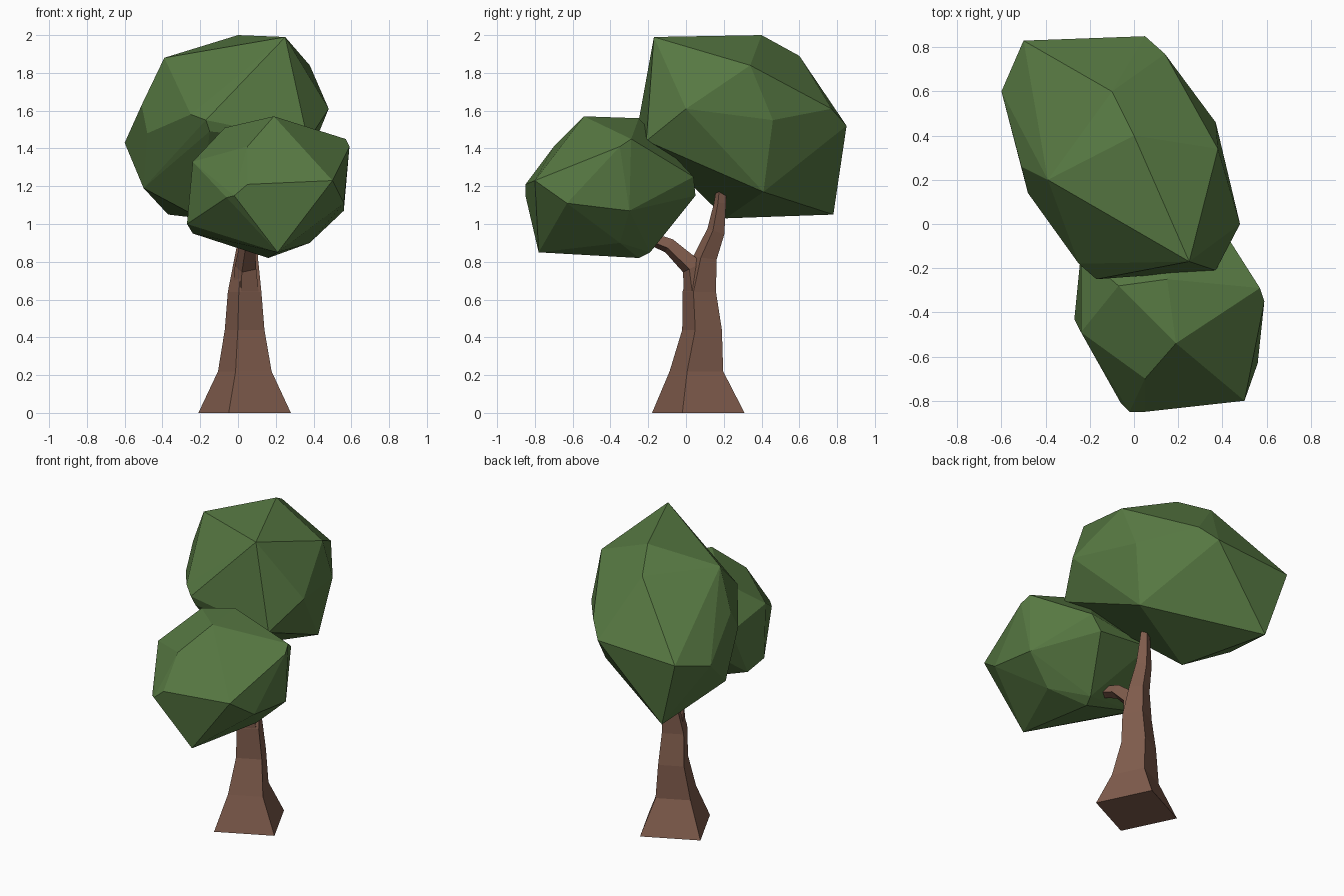
import bpy, bmesh
from math import cos, sin, radians
from mathutils import Vector


def material(name, color):
    m = bpy.data.materials.new(name)
    m.diffuse_color = color
    return m


def add_object(name, bm, mat):
    bmesh.ops.recalc_face_normals(bm, faces=bm.faces[:])
    me = bpy.data.meshes.new(name)
    bm.to_mesh(me)
    bm.free()
    me.materials.append(mat)
    ob = bpy.data.objects.new(name, me)
    bpy.context.collection.objects.link(ob)
    return ob


def faceted_crown(name, points, mat):
    """Low-poly foliage: convex hull of its corner points."""
    bm = bmesh.new()
    for p in points:
        bm.verts.new(p)
    hull = bmesh.ops.convex_hull(bm, input=bm.verts[:])
    loose = {g for g in hull["geom_interior"] + hull["geom_unused"]
             if isinstance(g, bmesh.types.BMVert)}
    bmesh.ops.delete(bm, geom=list(loose), context='VERTS')
    bmesh.ops.dissolve_limit(bm, angle_limit=radians(6),
                             verts=bm.verts[:], edges=bm.edges[:])
    return add_object(name, bm, mat)


def four_sided_limb(name, rings, mat, turn):
    """Loft square rings: (centre, radius, ring normal)."""
    bm = bmesh.new()
    loops = []
    for centre, r, normal in rings:
        q = Vector((0, 0, 1)).rotation_difference(Vector(normal))
        loops.append([bm.verts.new(Vector(centre) + q @ Vector(
            (r * cos(turn + radians(90 * i)), r * sin(turn + radians(90 * i)), 0)))
            for i in range(4)])
    for a, b in zip(loops, loops[1:]):
        for i in range(4):
            j = (i + 1) % 4
            bm.faces.new((a[i], a[j], b[j], b[i]))
    bm.faces.new(loops[0])
    bm.faces.new(loops[-1])
    return add_object(name, bm, mat)


bark = material("bark", (0.22, 0.11, 0.075, 1))
leaf = material("leaf", (0.095, 0.19, 0.055, 1))

# Trunk, flared at the foot and leaning back into the upper crown
up = (0, 0, 1)
four_sided_limb("trunk", [
    ((0.035, 0.065, 0.0), 0.259, up),
    ((0.036, 0.055, 0.22), 0.150, up),
    ((0.035, 0.085, 0.44), 0.111, up),
    ((0.035, 0.070, 0.64), 0.094, up),
    ((0.043, 0.100, 0.82), 0.066, (0, 0.15, 1)),
    ((0.055, 0.158, 0.96), 0.050, (0, 0.35, 1)),
    ((0.065, 0.180, 1.11), 0.034, up),
    ((0.065, 0.185, 1.18), 0.028, up)], bark, radians(-19))

# Side branch reaching forward into the lower crown
four_sided_limb("branch", [
    ((0.04, 0.06, 0.62), 0.075, up),
    ((0.04, 0.035, 0.77), 0.060, (0, -0.5, 1)),
    ((0.05, -0.09, 0.885), 0.042, (0, -1, 0.6)),
    ((0.06, -0.17, 0.915), 0.036, (0, -1, 0.3)),
    ((0.07, -0.30, 0.95), 0.026, (0, -1, 0.3))], bark, radians(-19))

# Upper rear crown
faceted_crown("upper_crown", [
    (0.25, -0.17, 1.99), (0.0, 0.40, 2.0), (-0.10, 0.60, 1.89),
    (-0.39, 0.20, 1.88), (0.38, 0.34, 1.84), (0.48, 0.0, 1.61),
    (0.37, 0.46, 1.55), (0.05, 0.85, 1.52), (0.14, 0.77, 1.61),
    (-0.50, 0.83, 1.49), (-0.60, 0.60, 1.43), (-0.51, 0.26, 1.63),
    (-0.48, 0.14, 1.48), (-0.50, 0.30, 1.19), (-0.37, 0.78, 1.05),
    (-0.25, -0.18, 1.58), (-0.17, -0.25, 1.55), (-0.15, -0.23, 1.49),
    (0.37, -0.21, 1.44), (0.30, 0.41, 1.17), (-0.20, 0.21, 1.03)], leaf)

# Lower front crown
faceted_crown("lower_crown", [
    (0.19, -0.54, 1.57), (0.05, -0.70, 1.41), (0.05, -0.85, 1.21),
    (0.50, -0.80, 1.23), (0.59, -0.35, 1.41), (0.57, -0.29, 1.45),
    (0.56, -0.63, 1.11), (0.56, -0.30, 1.07), (-0.02, -0.85, 1.15),
    (-0.06, -0.81, 1.14), (0.21, -0.78, 0.85), (-0.24, -0.49, 1.33),
    (-0.27, -0.43, 1.0), (-0.24, -0.30, 0.95), (0.38, -0.35, 0.90),
    (0.16, -0.25, 0.82), (0.18, -0.19, 0.85), (-0.07, -0.28, 1.51),
    (0.15, -0.25, 1.56), (0.36, 0.04, 1.25), (0.30, 0.05, 1.15),
    (-0.10, 0.02, 1.20), (-0.24, -0.13, 1.28)], leaf)
